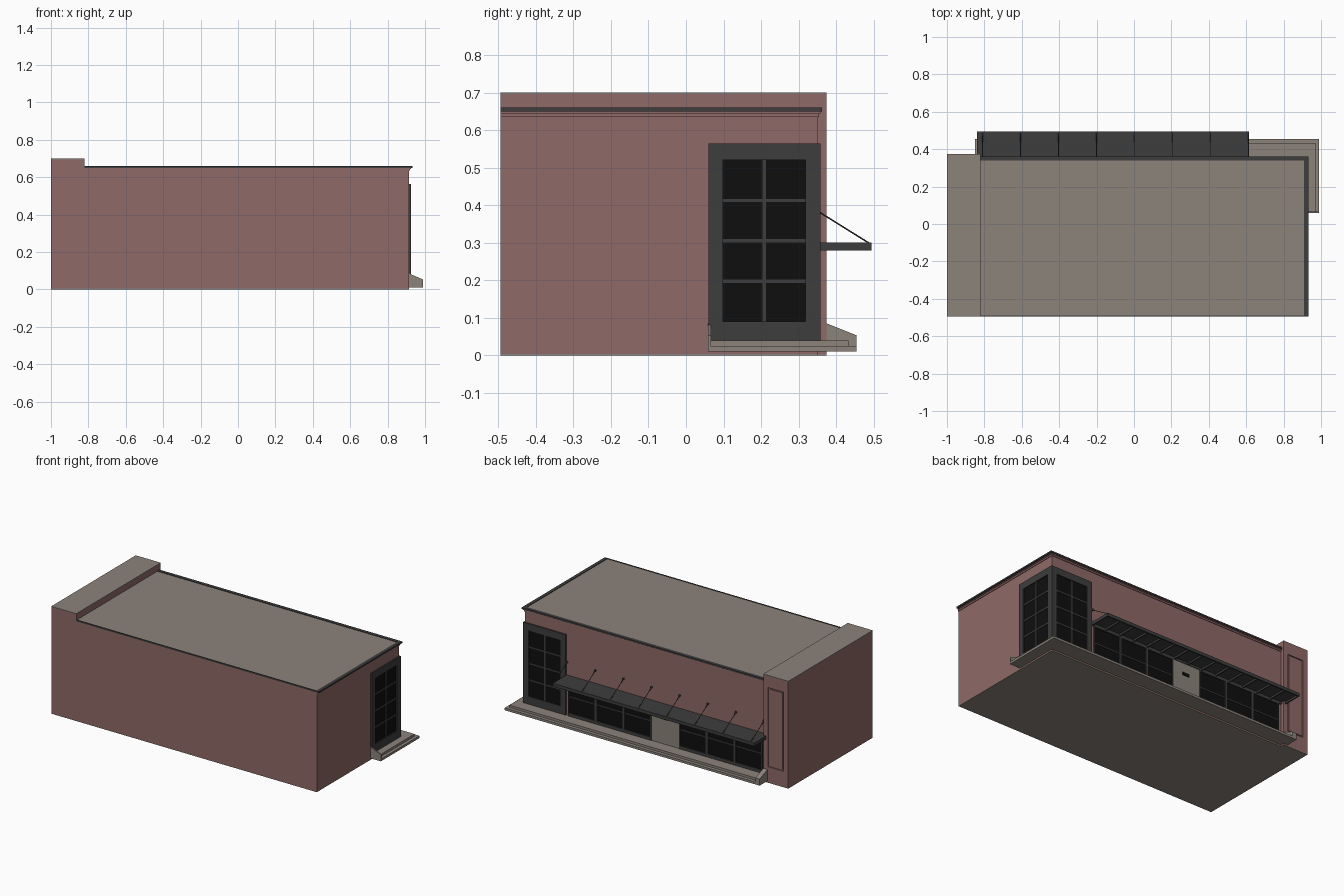
import bpy, bmesh
from mathutils import Vector

if "Cube" in bpy.data.objects:
    bpy.data.objects.remove(bpy.data.objects["Cube"])


def mat(name, r, g, b):
    m = bpy.data.materials.new(name)
    m.diffuse_color = (r, g, b, 1)
    m.use_nodes = True
    m.node_tree.nodes["Principled BSDF"].inputs["Base Color"].default_value = m.diffuse_color
    return m


BRICK = mat("brick", 0.275, 0.142, 0.135)
STONE = mat("stone", 0.262, 0.228, 0.199)
METAL = mat("dark_metal", 0.047, 0.047, 0.047)
GLASS = mat("black_glass", 0.0045, 0.0045, 0.0045)


def finish(name, bm, m):
    bmesh.ops.recalc_face_normals(bm, faces=bm.faces)
    me = bpy.data.meshes.new(name)
    bm.to_mesh(me)
    bm.free()
    me.materials.append(m)
    ob = bpy.data.objects.new(name, me)
    bpy.context.collection.objects.link(ob)
    return ob


def boxes(name, m, *ranges):
    """One object from boxes given as (x0, x1, y0, y1, z0, z1)."""
    bm = bmesh.new()
    for x0, x1, y0, y1, z0, z1 in ranges:
        vs = bmesh.ops.create_cube(bm, size=1)["verts"]
        for v in vs:
            v.co = ((x0 + x1) / 2 + v.co.x * (x1 - x0),
                    (y0 + y1) / 2 + v.co.y * (y1 - y0),
                    (z0 + z1) / 2 + v.co.z * (z1 - z0))
    return finish(name, bm, m)


def prism(name, m, points, offset):
    """Extrude a flat outline along an offset."""
    bm = bmesh.new()
    f = bm.faces.new([bm.verts.new(p) for p in points])
    r = bmesh.ops.extrude_face_region(bm, geom=[f])
    vs = [g for g in r["geom"] if isinstance(g, bmesh.types.BMVert)]
    bmesh.ops.translate(bm, verts=vs, vec=offset)
    return finish(name, bm, m)


def rod(bm, a, b, r):
    a, b = Vector(a), Vector(b)
    d = b - a
    vs = bmesh.ops.create_cone(bm, cap_ends=True, segments=8, radius1=r,
                               radius2=r, depth=d.length)["verts"]
    q = d.to_track_quat('Z', 'Y')
    for v in vs:
        v.co = q @ v.co + (a + b) / 2


def grid_bars(a0, a1, z0, z1, side, top, bottom, cols, rows, bar):
    """Border and muntin rectangles (a0, a1, z0, z1, is_muntin)."""
    ia, ib, iz, it = a0 + side, a1 - side, z0 + bottom, z1 - top
    out = [(a0, ia, z0, z1, 0), (ib, a1, z0, z1, 0),
           (ia, ib, z0, iz, 0), (ia, ib, it, z1, 0)]
    for i in range(1, cols):
        c = ia + (ib - ia) * i / cols
        out.append((c - bar / 2, c + bar / 2, iz, it, 1))
    for i in range(1, rows):
        c = iz + (it - iz) * i / rows
        out.append((ia, ib, c - bar / 2, c + bar / 2, 1))
    return out


WX, WY, FY = 0.915, 0.35, -0.495   # wall planes: right, back, front

# building mass
boxes("floor_slab", STONE, (-1, WX, FY, WY, 0, 0.004), (-1, -0.82, WY, 0.375, 0, 0.004))
boxes("brick_hall", BRICK, (-0.82, WX, FY, WY, 0.004, 0.65))
boxes("roof", STONE, (-0.82, 0.91, FY + 0.005, 0.345, 0.65, 0.657))

# brick pier with recessed panel on the back
pier = [(-1, -0.82, FY, 0.367, 0.004, 0.696)]
for a, b, c, d, _ in grid_bars(-1, -0.82, 0.004, 0.696, 0.033, 0.076, 0.1, 1, 1, 0):
    pier.append((a, b, 0.367, 0.375, c, d))
pier.append((-0.958, -0.862, 0.367, 0.372, 0.113, 0.611))
boxes("brick_pier", BRICK, *pier)
boxes("pier_cap", STONE, (-1, -0.82, FY, 0.375, 0.696, 0.70))

# cornice: stepped brick bands with metal coping
boxes("cornice_bands", BRICK,
      (-0.82, WX + 0.004, FY, WY + 0.004, 0.635, 0.645),
      (-0.82, WX + 0.009, FY, WY + 0.008, 0.645, 0.65))
boxes("coping", METAL,
      (0.91, 0.932, FY, 0.362, 0.65, 0.66),
      (-0.82, 0.91, 0.34, 0.362, 0.65, 0.66),
      (-0.82, 0.91, FY, FY + 0.006, 0.65, 0.66))

# corner window wrapping two walls
bars = []
for a, b, c, d, thin in grid_bars(0.06, 0.358, 0.04, 0.565, 0.039, 0.045, 0.05, 2, 4, 0.009):
    bars.append((WX - 0.01, WX + (0.005 if thin else 0.009), a, b, c, d))
for a, b, c, d, thin in grid_bars(0.617, WX + 0.009, 0.04, 0.565, 0.039, 0.045, 0.05, 2, 4, 0.009):
    bars.append((a, b, WY - 0.01, WY + (0.005 if thin else 0.008), c, d))
boxes("corner_window_frame", METAL, *bars)
boxes("corner_window_glass", GLASS,
      (WX - 0.005, WX + 0.0015, 0.08, 0.34, 0.06, 0.55),
      (0.63, 0.9, WY - 0.005, WY + 0.0015, 0.06, 0.55))

# shopfront bays either side of the door
bars, panes = [], []
for x in (0.4, 0.2, 0.0, -0.4, -0.6, -0.8):
    for a, b, c, d, thin in grid_bars(x, x + 0.2, 0.04, 0.285, 0.008, 0.012, 0.02, 1, 2, 0.007):
        bars.append((a, b, WY - 0.005, WY + (0.005 if thin else 0.008), c, d))
    panes.append((x + 0.005, x + 0.195, WY - 0.005, WY + 0.0015, 0.05, 0.28))
boxes("shopfront_frames", METAL, *bars)
boxes("shopfront_glass", GLASS, *panes)
boxes("door", STONE, (-0.2, 0.0, WY - 0.005, WY + 0.005, 0.04, 0.285))
boxes("door_plate", GLASS, (-0.12, -0.07, WY, WY + 0.008, 0.2, 0.22))

# awning: thin deck, rim and ribs below
AX0, AX1, AY0, AY1 = -0.84, 0.615, WY, 0.495
deck = [(AX0, AX1, AY0, AY1, 0.294, 0.301),
        (AX0, AX1, AY1 - 0.008, AY1, 0.28, 0.294),
        (AX0, AX1, AY0, AY0 + 0.008, 0.28, 0.294),
        (AX0, AX0 + 0.008, AY0, AY1, 0.28, 0.294),
        (AX1 - 0.008, AX1, AY0, AY1, 0.28, 0.294)]
for i in range(1, 14):
    x = AX0 + (AX1 - AX0) * i / 14
    deck.append((x - 0.004, x + 0.004, AY0, AY1, 0.282, 0.294))
boxes("awning", METAL, *deck)

# awning tie rods with wall anchors
bm = bmesh.new()
for i in range(8):
    x = -0.81 + i * 0.203
    y = 0.375 if x < -0.82 else WY
    rod(bm, (x, y, 0.385), (x, 0.488, 0.299), 0.002)
    rod(bm, (x, y - 0.002, 0.385), (x, y + 0.008, 0.385), 0.007)
finish("awning_rods", bm, METAL)

# two steps wrapping the corner
boxes("steps", STONE,
      (-0.82, 0.99, WY, 0.455, 0.01, 0.025), (WX, 0.99, 0.065, WY, 0.01, 0.025),
      (-0.82, 0.97, WY, 0.433, 0.025, 0.04), (WX, 0.97, 0.065, WY, 0.025, 0.04))

# sloped cheek walls closing the steps
side = [(0, 0.01), (0.08, 0.01), (0.08, 0.053), (0, 0.085)]
prism("step_cheek_left", STONE, [(-0.85, 0.375 + d, z) for d, z in side], (0.03, 0, 0))
prism("step_cheek_right", STONE, [(WX + d * 0.94, 0.058, z) for d, z in side], (0, 0.008, 0))
